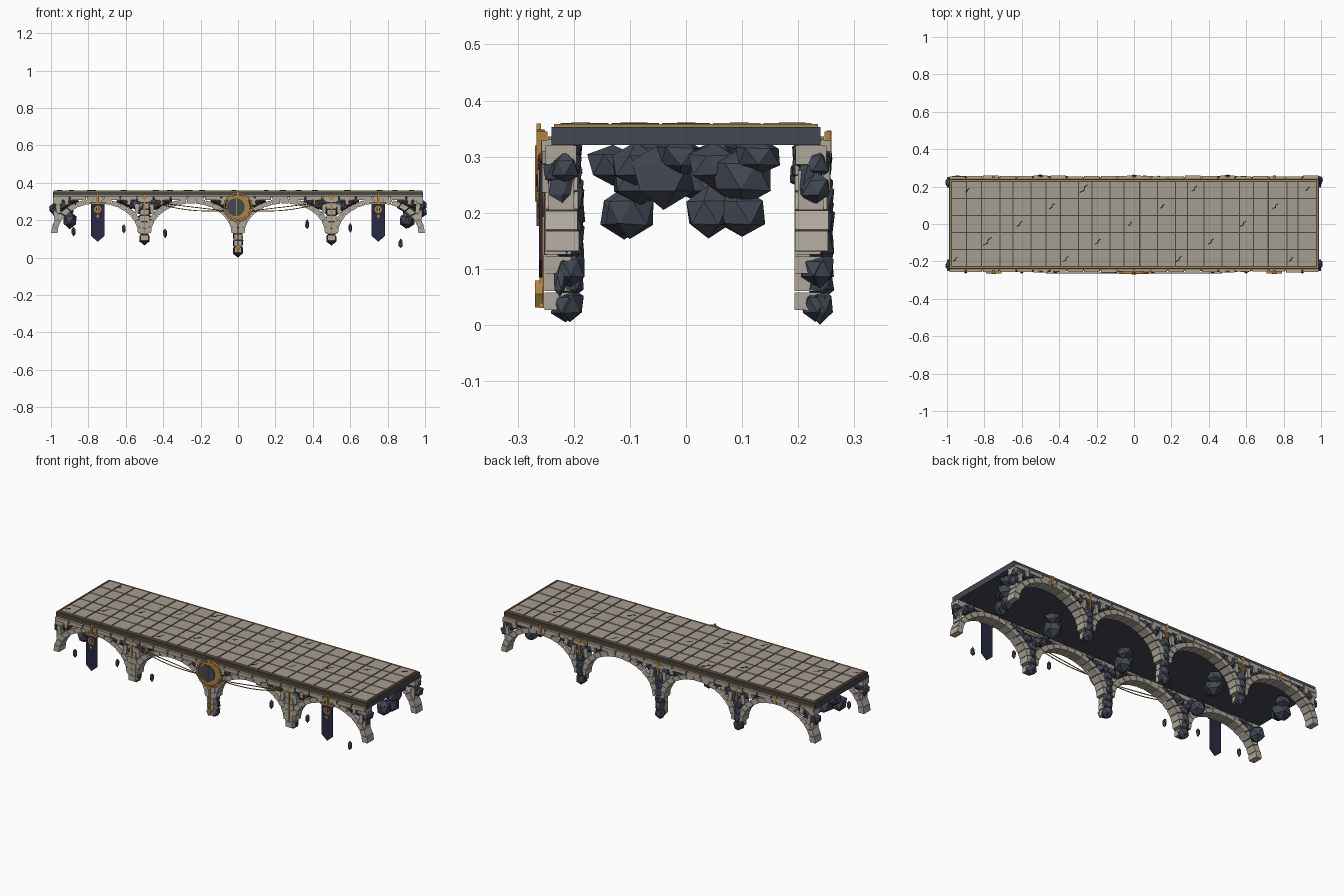
import bpy, bmesh, math, random
from mathutils import Vector, Matrix

random.seed(7)
if "Cube" in bpy.data.objects:
    bpy.data.objects.remove(bpy.data.objects["Cube"])


def material(name, r, g, b):
    m = bpy.data.materials.new(name)
    m.use_nodes = True
    m.diffuse_color = (r, g, b, 1)
    m.node_tree.nodes["Principled BSDF"].inputs["Base Color"].default_value = (r, g, b, 1)
    return m


PAVING = material("paving stone", .38, .34, .28)
STONE = material("pale stone", .43, .39, .33)
SLATE = material("slate", .055, .065, .088)
DARK = material("dark crack", .015, .015, .018)
GOLD = material("gold", .42, .23, .05)
NAVY = material("navy cloth", .022, .022, .06)
RED = material("red gem", .25, .025, .02)

parts = {}


def part(name, mat):
    return parts.setdefault(name, (bmesh.new(), mat))[0]


def box(bm, loc, size, rot=0, axis="Y"):
    m = Matrix.Translation(loc) @ Matrix.Rotation(rot, 4, axis) @ Matrix.Diagonal((*size, 1))
    bmesh.ops.create_cube(bm, size=1, matrix=m)


def rock(bm, loc, radii, jitter=.12):
    turn = Matrix.Rotation(random.uniform(0, 3), 4, "Z")
    m = Matrix.Translation(loc) @ Matrix.Diagonal((*radii, 1)) @ turn
    for v in bmesh.ops.create_icosphere(bm, subdivisions=1, radius=1, matrix=m)["verts"]:
        v.co = Vector(loc) + (v.co - Vector(loc)) * random.uniform(1 - jitter, 1 + jitter)


def prism(bm, outline, y0, y1):
    """Extrude an x-z outline from y0 to y1."""
    f = bm.faces.new([bm.verts.new((x, y0, z)) for x, z in outline])
    new = bmesh.ops.extrude_face_region(bm, geom=[f])["geom"]
    for v in new:
        if isinstance(v, bmesh.types.BMVert):
            v.co.y = y1
    bmesh.ops.recalc_face_normals(bm, faces=bm.faces)


def disc(bm, x, y, z, r, depth, sides=24):
    m = Matrix.Translation((x, y, z)) @ Matrix.Rotation(math.pi / 2, 4, "X")
    bmesh.ops.create_cone(bm, cap_ends=True, segments=sides, radius1=r, radius2=r, depth=depth, matrix=m)


def diamond(bm, x, y, z, w, h, d=.008):
    prism(bm, [(x - w, z), (x, z - h), (x + w, z), (x, z + h)], y - d / 2, y + d / 2)


# Deck slab, paving and gold edging
box(part("deck_slab", SLATE), (0, 0, .337), (1.98, .48, .032))
cols, rows = 23, 5
edges = [-.975 + 1.95 * i / cols + (random.uniform(-.014, .014) if 0 < i < cols else 0)
         for i in range(cols + 1)]
for a, b in zip(edges, edges[1:]):
    for r in range(rows):
        y = (r - 2) * .0905
        box(part("paving_tiles", PAVING), ((a + b) / 2, y, .355),
            (b - a - .006, .085, .008 + random.uniform(0, .002)))
for s in (-1, 1):
    box(part("deck_edging", GOLD), (0, s * .232, .355), (1.97, .006, .007))
    box(part("deck_edging", GOLD), (s * .982, 0, .355), (.006, .46, .007))

# Zigzag cracks in the paving, set in diagonal runs
spots = [(c + .172 * j, .094 * j) for c in (-.61, -.02, .585) for j in range(-2, 3)]
for cx, cy in spots + [(-.89, .18), (.84, -.19)]:
    k = random.choice((.6, .8, 1.2))
    for dx, dy, turn, length in ((-.012, -.012, .5, .02), (0, 0, 1.35, .024), (.01, .014, .6, .018)):
        box(part("paving_cracks", DARK), (cx + dx * k, cy + dy * k, .3605), (length * k, .005, .001), turn, "Z")

# Each side carries the same arcade
SPRING = .13
pier_foot = {0: .025, .5: .09, -.5: .09}
for row in (-.2225, .2225):
    side = "front" if row < 0 else "back"
    out = -1 if row < 0 else 1
    arch = part(side + "_arch_stones", STONE)
    blocks = part(side + "_pier_stones", STONE)
    rubble = part(side + "_pier_rocks", SLATE)
    fill = part(side + "_spandrel_rocks", SLATE)
    trim = part(side + "_gold_trim", GOLD)

    # Wedge stones round every arch
    n = 15
    for cx in (-.75, -.25, .25, .75):
        for i in range(n):
            t0 = math.pi * (i + .04) / n
            t1 = math.pi * (i + .96) / n
            grow = random.uniform(0, .004)
            ring = [(cx + a * math.cos(t), SPRING + h * math.sin(t))
                    for t, a, h in ((t0, .215, .16), (t0, .249, .183 + grow),
                                    (t1, .249, .183 + grow), (t1, .215, .16))]
            prism(arch, ring, row - .028, row + .028 + grow)

        # Rocks packed between the arch and the deck
        for s in (-1, 1):
            for i in range(9):
                u = .12 + i * .0145
                low = SPRING + .183 * math.sqrt(max(0, 1 - (u / .25) ** 2))
                room = .325 - low
                z = low + room * random.uniform(.4, .7)
                r = min(.028, .012 + room * .25)
                rock(fill, (cx + s * u, row + random.uniform(-.01, .014), z),
                     (r, random.uniform(.022, .03), r * 1.05))
            box(blocks, (cx + s * .165, row + out * .012, .3), (.024, .045, .034), s * .25)
            box(blocks, (cx + s * .21, row + out * .014, .262), (.022, .04, .05), s * .1)

    # Piers: stacked stones in front of stacked rocks
    for px, foot in pier_foot.items():
        z = foot
        while z < .31:
            h = min(.034, .318 - z)
            wide = .04 + .012 * (z > .12) + random.uniform(-.004, .004)
            box(blocks, (px, row - .006, z + h / 2), (wide, .047, h - .003))
            z += h
        z = foot + .012
        while z < .26:
            rock(rubble, (px, row + .016, z), (.03, .028, .034), .09)
            z += .041
        box(blocks, (px, row + out * .008, .31), (.075, .055, .022))
        box(trim, (px, row + out * .031, .285), (.012, .008, .1))
        diamond(trim, px, row + out * .033, .325, .014, .022)
        rock(rubble, (px, row + .008, foot + .01), (.031, .028, .03), .06)

    # End piers and hanging crystals
    for s in (-1, 1):
        box(blocks, (s * .965, row, .303), (.05, .055, .034))
        box(blocks, (s * .972, row, .24), (.022, .045, .07))
        rock(rubble, (s * .975, row, .255), (.02, .027, .05), .05)
        rock(rubble, (s * .945, row + .01, .285), (.028, .03, .03))
        box(trim, (s * .75, row + out * .03, .32), (.016, .012, .05))
        box(trim, (s * .5, row + out * .028, .18), (.006, .006, .11))

    # Cornice blocks below the deck
    for i in range(22):
        x = -.945 + i * .09
        box(part(side + "_cornice", STONE), (x, row + out * .006, .319),
            (.083, .05 + random.uniform(0, .01), .02))
    box(trim, (0, row + out * .02, .333), (1.97, .006, .006))

# Big boulders clustered beneath the deck
under = part("underside_boulders", SLATE)
for cx, cy in ((.92, .1), (.5, -.04), (0, -.08), (-.5, .03), (-.92, .06)):
    rock(under, (cx, cy, .265), (.05, .058, .055))
    rock(under, (cx - .03, cy - .05, .285), (.045, .048, .04))
    rock(under, (cx + .02, cy + .03, .3), (.045, .045, .035))
for cx, cy in ((.91, .1), (.9, .04), (-.9, -.11), (-.5, -.1)):
    rock(under, (cx, cy, .2), (.04, .047, .046), .08)

# Small floating shards
for x, z in ((-.88, .14), (-.61, .155), (-.39, .13), (.37, .18), (.6, .16), (.87, .075)):
    rock(part("floating_shards", SLATE), (x, -.225, z), (.012, .012, .026))

# Central medallion: gold crescent round a slate moon, with a pendant
gold = part("medallion_gold", GOLD)
disc(gold, 0, -.256, .27, .066, .012)
disc(part("medallion_moon", SLATE), -.012, -.26, .27, .048, .012)
ring = [(math.cos(i * math.tau / 28), math.sin(i * math.tau / 28)) for i in range(28)]
for c, s in ring:
    box(gold, (c * .074, -.259, .27 + s * .074), (.009, .014, .018), -math.atan2(s, c))
box(gold, (-.008, -.267, .27), (.005, .004, .1))
for z in (.345, .19):
    diamond(gold, 0, -.262, z, .012, .014)
box(gold, (0, -.257, .11), (.007, .008, .16))
diamond(gold, 0, -.262, .055, .014, .024, .014)

# Banners with gold rod, border and emblem
for s in (-1, 1):
    x = s * .75
    prism(part("banner_cloth", NAVY),
          [(x - .035, .292), (x - .035, .115), (x, .085), (x + .035, .115), (x + .035, .292)],
          -.262, -.256)
    g = part("banner_gold", GOLD)
    box(g, (x, -.259, .293), (.084, .01, .01))
    box(g, (x, -.259, .32), (.014, .014, .05))
    disc(g, x, -.263, .258, .02, .003, 12)
    disc(part("banner_emblem", NAVY), x, -.265, .258, .011, .002, 12)
    diamond(g, x, -.265, .258, .005, .02, .004)
    diamond(g, x, -.264, .222, .009, .012, .003)
    # Red gems along the front
    for gx in (.9, .6, .42, .1):
        rock(part("red_gems", RED), (s * gx, -.256, .298), (.011, .009, .012), 0)
        disc(part("gem_settings", GOLD), s * gx, -.253, .298, .014, .008, 8)

for name, (bm, mat) in parts.items():
    mesh = bpy.data.meshes.new(name)
    bm.to_mesh(mesh)
    bm.free()
    mesh.materials.append(mat)
    bpy.context.collection.objects.link(bpy.data.objects.new(name, mesh))

# Gold chains from the medallion to the neighbouring piers
for s, label in ((-1, "right"), (1, "left")):
    curve = bpy.data.curves.new(label + "_chain", "CURVE")
    curve.dimensions = "3D"
    curve.bevel_depth = .0025
    curve.bevel_resolution = 1
    curve.materials.append(GOLD)
    for drop in (0, .018):
        line = curve.splines.new("POLY")
        line.points.add(8)
        for i, p in enumerate(line.points):
            t = i / 8
            p.co = (s * (.07 + .4 * t), -.262, .25 + .048 * t - drop * math.sin(math.pi * t), 1)
    bpy.context.collection.objects.link(bpy.data.objects.new(label + "_chain", curve))
